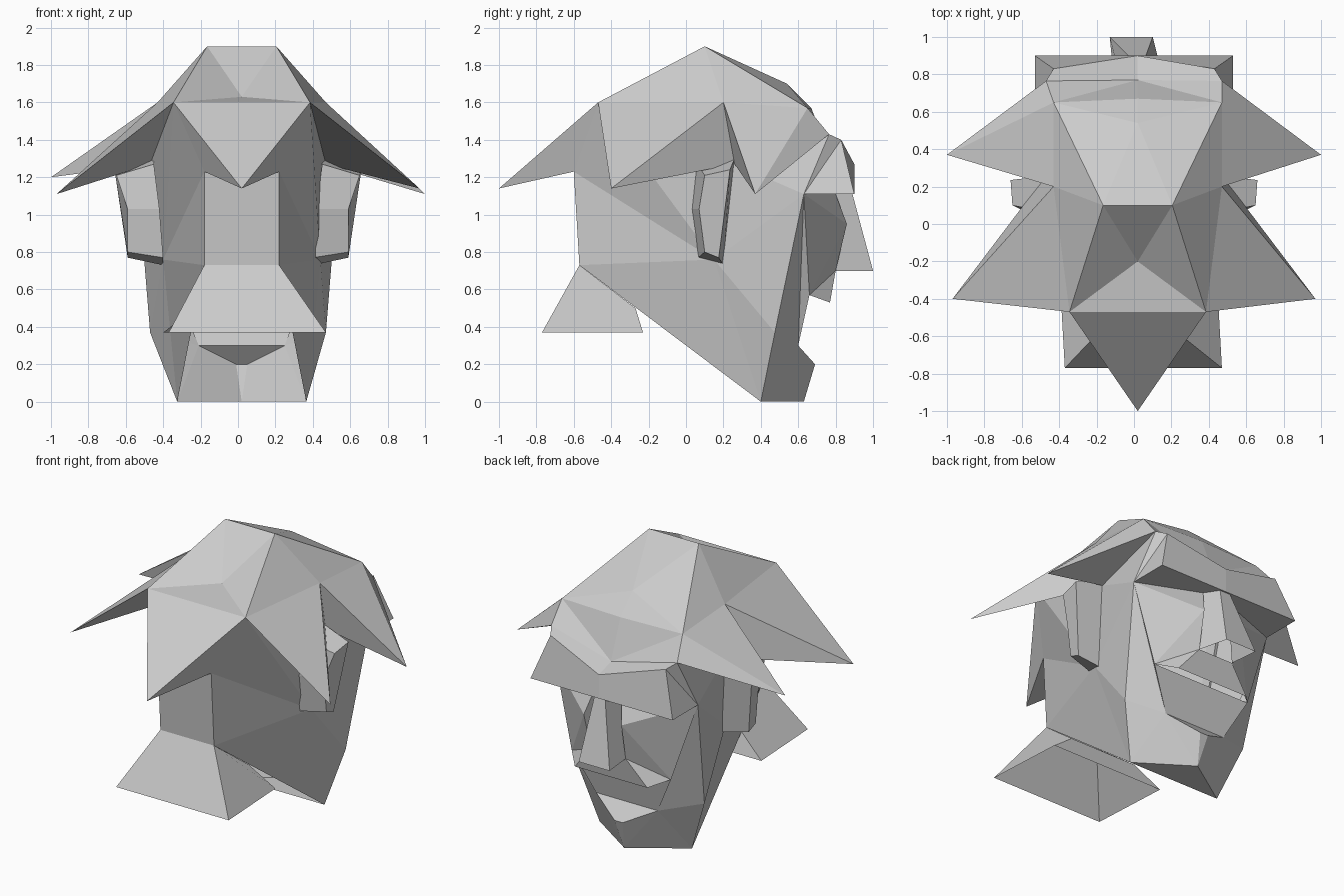
import bpy, bmesh

cube = bpy.data.objects.get("Cube")
if cube:
    bpy.data.objects.remove(cube, do_unlink=True)

stone = bpy.data.materials.new("plain_grey")
stone.use_nodes = True
GREY = (0.6, 0.6, 0.6, 1)
stone.diffuse_color = GREY
stone.node_tree.nodes["Principled BSDF"].inputs["Base Color"].default_value = GREY
MIDLINE = 0.02
# Landmarks that mirror about the origin instead of the midline
CENTRED = ("root", "hinge", "jaw", "edge", "ridge", "brow")


def finish(name, bm):
    bmesh.ops.recalc_face_normals(bm, faces=bm.faces[:])
    mesh = bpy.data.meshes.new(name)
    bm.to_mesh(mesh)
    bm.free()
    mesh.materials.append(stone)
    obj = bpy.data.objects.new(name, mesh)
    bpy.context.collection.objects.link(obj)
    return obj


def shell(name, points, paired, crossing, uneven={}):
    """Mirrored facets; a star marks the point on the other side."""
    bm = bmesh.new()
    verts = {}
    for key, (x, y, z) in points.items():
        mid = 0 if key in CENTRED else MIDLINE
        verts[key] = bm.verts.new((mid + x, y, z))
        verts[key + "*"] = bm.verts.new((mid - x, y, z)) if x else verts[key]
    for key, co in uneven.items():
        verts[key].co = co

    def other(word):
        return word[:-1] if word.endswith("*") else word + "*"

    for line in paired:
        words = line.split()
        bm.faces.new([verts[w] for w in words])
        bm.faces.new([verts[other(w)] for w in reversed(words)])
    for line in crossing:
        bm.faces.new([verts[w] for w in line.split()])
    return finish(name, bm)


# Landmarks shared by several parts
lobe = (0.365, -0.47, 1.6)
nape = (0.2, -0.6, 1.23)
collar = (0.2, -0.57, 0.73)
root = (0.47, 0.26, 1.27)
hinge = (0.53, 0.63, 1.11)
jaw = (0.47, 0.475, 0.37)
jowl = (0.345, 0.4, 0)

# Hair cap with pointed locks and a heavy brow
shell("hair", {
    "crown": (0.185, 0.1, 1.9), "dent": (0, -0.2, 1.63), "lobe": lobe,
    "tail": (0, -1, 1.14), "nape": nape, "temple": (0.45, 0.2, 1.6),
    "lock": (0.95, -0.4, 1.14), "wing": (0.98, 0.37, 1.11), "root": root,
    "peak": (0, 0.54, 1.7), "fringe": (0.45, 0.65, 1.57),
    "fringe_mid": (0, 0.67, 1.57), "edge": (0.47, 0.765, 1.43),
    "edge_mid": (0, 0.77, 1.31), "ridge": (0.43, 0.83, 1.4),
    "ridge_mid": (0, 0.9, 1.27), "brow": (0.53, 0.9, 1.11),
    "brow_mid": (0, 0.9, 1.11), "hinge": hinge,
}, [
    "crown dent lobe", "crown lobe temple", "lobe lock temple",
    "crown temple fringe", "crown fringe peak", "temple wing fringe",
    "wing edge fringe", "peak fringe fringe_mid",
    "fringe edge edge_mid", "fringe edge_mid fringe_mid",
    "edge ridge ridge_mid edge_mid",
    "ridge brow brow_mid ridge_mid", "ridge hinge brow",
    "ridge edge hinge", "edge root hinge", "wing root edge",
    "temple root wing", "lock root temple", "lobe root lock",
    "tail nape lobe",
], [
    "crown crown* dent", "crown peak crown*", "dent lobe* lobe",
    "lobe lobe* tail", "tail nape* nape",
    "hinge hinge* brow* brow_mid brow",
], {"lock*": (-0.97, -0.4, 1.11), "wing*": (-1, 0.37, 1.2),
    "wing": (1, 0.37, 1.11)})

# Sides and back of the skull, open underneath
shell("skull", {
    "lobe": lobe, "nape": nape, "collar": collar, "root": root,
    "ear_base": (0.42, 0.15, 0.76), "hinge": hinge, "jaw": jaw, "jowl": jowl,
}, [
    "nape collar ear_base", "nape ear_base lobe", "lobe ear_base root",
    "root ear_base hinge", "ear_base jaw hinge",
    "ear_base jowl jaw", "collar jowl ear_base",
], ["nape nape* collar* collar"])

# Face: eye hollows, cheeks, mouth and chin
shell("face", {
    "hinge": hinge, "jaw": jaw, "jowl": jowl, "chin": (0, 0.63, 0),
    "lip": (0.03, 0.69, 0.2), "mouth": (0.23, 0.6, 0.3),
    "cheek": (0.37, 0.66, 0.57), "muzzle": (0.27, 0.77, 0.53),
    "nostril": (0.13, 0.8, 0.7), "eye": (0.1, 0.8, 1.11),
    "bone": (0.14, 0.86, 0.95),
}, [
    "hinge bone eye", "hinge cheek bone", "cheek nostril bone",
    "bone nostril eye", "cheek muzzle nostril",
    "hinge mouth cheek", "hinge jaw mouth", "jaw jowl mouth",
    "jowl chin mouth", "mouth chin lip",
], [
    "nostril muzzle muzzle* nostril*",
    "cheek mouth mouth* cheek*", "mouth lip lip* mouth*",
    "lip chin lip*", "jowl jowl* chin",
])

# Wedge nose, open underneath
shell("nose", {
    "bridge": (0.04, 0.89, 1.11), "tip": (0.115, 1, 0.7),
    "nostril": (0.13, 0.8, 0.7), "eye": (0.1, 0.8, 1.11),
}, ["bridge tip nostril eye"], ["bridge bridge* tip* tip"],
    {"tip": (0.1, 1, 0.7), "tip*": (-0.13, 1, 0.7)})

# Flared neck, open underneath
shell("neck", {
    "collar": collar, "throat": (0.25, -0.27, 0.5),
    "heel": (0.42, -0.77, 0.37), "toe": (0.42, -0.23, 0.37),
}, ["collar heel toe throat"],
    ["collar collar* heel* heel", "throat toe toe* throat*"],
    {"heel": (0.47, -0.77, 0.37), "heel*": (-0.37, -0.77, 0.37)})

# Ears taper outwards from a wide root
ROOT = [(0.45, 0.06, 1.27), (0.45, 0.26, 1.3), (0.4, 0.2, 0.73),
        (0.4, 0.065, 0.77), (0.42, 0.03, 1.03)]
RIM = [(0.65, 0.1, 1.21), (0.66, 0.235, 1.24), (0.59, 0.175, 0.77),
       (0.59, 0.1, 0.8), (0.59, 0.07, 1.03)]
for side, label in ((1, "left_ear"), (-1, "right_ear")):
    bm = bmesh.new()
    outer, inner = ([bm.verts.new((side * x, y, z)) for x, y, z in ring]
                    for ring in (RIM, ROOT))
    for i in range(len(RIM)):
        j = (i + 1) % len(RIM)
        bm.faces.new((outer[i], outer[j], inner[j], inner[i]))
    bm.faces.new(outer)
    bm.faces.new(inner[::-1])
    finish(label, bm)
